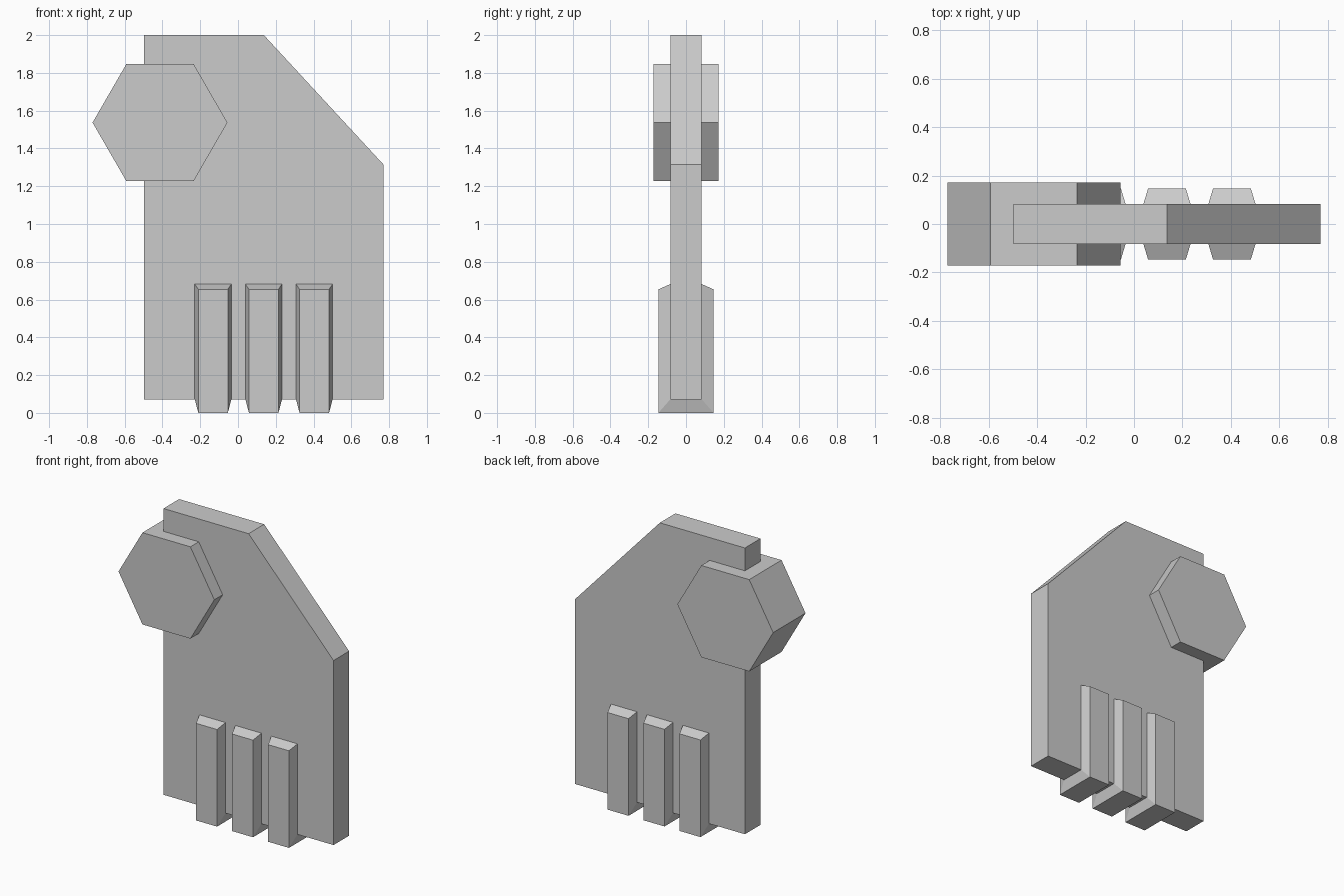
import bpy, math

if "Cube" in bpy.data.objects:
    bpy.data.objects.remove(bpy.data.objects["Cube"])

PLATE_Y = 0.083   # half thickness of the plate
RIB_Y = 0.146     # outer half depth of the ribs
HEX_Y = 0.172     # half depth of the hexagonal boss


def make_object(name, verts, faces):
    mesh = bpy.data.meshes.new(name)
    mesh.from_pydata(verts, [], faces)
    mesh.update()
    obj = bpy.data.objects.new(name, mesh)
    bpy.context.collection.objects.link(obj)
    return obj


def extrude_profile(name, profile, half):
    """Prism from an (x, z) profile, counter-clockwise seen from the front."""
    n = len(profile)
    verts = [(x, y, z) for y in (-half, half) for x, z in profile]
    faces = [list(range(n)), list(range(2 * n - 1, n - 1, -1))]
    faces += [[i, i + n, (i + 1) % n + n, (i + 1) % n] for i in range(n)]
    return make_object(name, verts, faces)


def wrapped_rib(name, cx):
    """Tapered strip that runs down the front, under the plate and up the back."""
    stations = [  # inner (y, z), outer (y, z)
        ((-PLATE_Y, 0.682), (-RIB_Y, 0.654)),
        ((-PLATE_Y, 0.072), (-RIB_Y, 0.0)),
        ((PLATE_Y, 0.072), (RIB_Y, 0.0)),
        ((PLATE_Y, 0.682), (RIB_Y, 0.654)),
    ]
    wide, narrow = 0.097, 0.078
    verts = []
    for (yi, zi), (yo, zo) in stations:
        verts += [(cx - wide, yi, zi), (cx - narrow, yo, zo),
                  (cx + narrow, yo, zo), (cx + wide, yi, zi)]
    faces = [[0, 1, 2, 3], [15, 14, 13, 12]]
    for s in range(3):
        a, b = 4 * s, 4 * s + 4
        for k in range(4):
            m = (k + 1) % 4
            faces.append([a + k, b + k, b + m, a + m])
    return make_object(name, verts, faces)


# Main plate with one cut corner
extrude_profile("plate", [(-0.497, 0.072), (0.77, 0.072), (0.77, 1.315),
                          (0.137, 2.0), (-0.497, 2.0)], PLATE_Y)

# Hexagonal boss through the plate's upper edge
hexagon = [(-0.413 + 0.357 * math.cos(math.radians(60 * i)),
            1.537 + 0.357 * math.sin(math.radians(60 * i))) for i in range(6)]
extrude_profile("hex_boss", hexagon, HEX_Y)

# Three ribs wrapped around the lower edge
for i in range(3):
    wrapped_rib(f"rib_{i + 1}", -0.132 + 0.268 * i)
